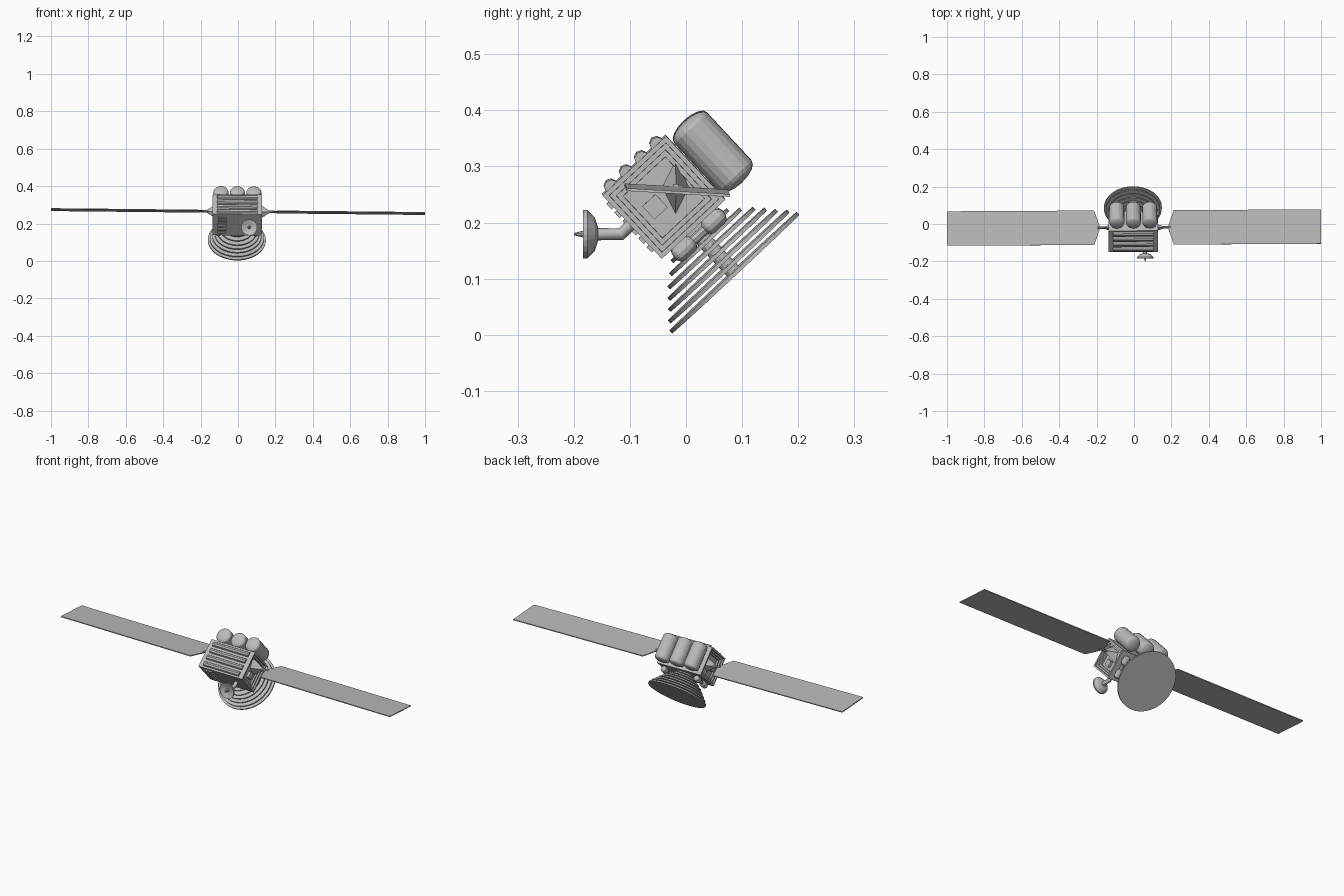
import bpy, bmesh
from math import radians, pi, sin, cos
from mathutils import Matrix, Vector

if "Cube" in bpy.data.objects:
    bpy.data.objects.remove(bpy.data.objects["Cube"])

grey = bpy.data.materials.new("light_grey")
grey.use_nodes = True
COLOR = (0.5, 0.5, 0.5, 1)
grey.diffuse_color = COLOR
grey.node_tree.nodes["Principled BSDF"].inputs["Base Color"].default_value = COLOR

T = Matrix.Translation
HINGE = Vector((0, -0.019, 0.264))
# Slight overall lean of the whole craft
LEAN = T(HINGE) @ Matrix.Rotation(radians(0.3), 4, 'Z') @ Matrix.Rotation(radians(0.6), 4, 'Y') @ T(-HINGE)
# Pitched frame of the body: dish on +y, tanks on +z, louvres on -y
BUS = LEAN @ T((-0.004, -0.04, 0.246)) @ Matrix.Rotation(radians(-47), 4, 'X')
ALONG_X = Matrix.Rotation(pi / 2, 4, 'Y')
ALONG_Y = Matrix.Rotation(-pi / 2, 4, 'X')
HALF = 0.0775
HALF_X = 0.132


def finish(name, bm, frame):
    bmesh.ops.recalc_face_normals(bm, faces=bm.faces)
    mesh = bpy.data.meshes.new(name)
    bm.to_mesh(mesh)
    bm.free()
    mesh.materials.append(grey)
    obj = bpy.data.objects.new(name, mesh)
    bpy.context.collection.objects.link(obj)
    obj.matrix_world = frame
    return obj


def box(name, centre, size, frame=BUS):
    bm = bmesh.new()
    bmesh.ops.create_cube(bm, size=1, matrix=T(centre) @ Matrix.Diagonal((*size, 1)))
    return finish(name, bm, frame)


def cone(name, centre, r1, r2, depth, turn=Matrix(), sides=32, frame=BUS):
    bm = bmesh.new()
    bmesh.ops.create_cone(bm, cap_ends=True, segments=sides, radius1=r1, radius2=r2,
                          depth=depth, matrix=T(centre) @ turn)
    return finish(name, bm, frame)


def lathe(name, profile, centre, frame=BUS, sides=20):
    """Spin (radius, y) points around the y axis."""
    bm = bmesh.new()
    verts = [bm.verts.new((r, y, 0)) for r, y in profile]
    edges = [bm.edges.new(pair) for pair in zip(verts, verts[1:])]
    bmesh.ops.spin(bm, geom=verts + edges, cent=(0, 0, 0), axis=(0, 1, 0),
                   angle=2 * pi, steps=sides, use_merge=True)
    bmesh.ops.remove_doubles(bm, verts=bm.verts, dist=1e-5)
    bmesh.ops.translate(bm, verts=bm.verts, vec=centre)
    return finish(name, bm, frame)


def capsule_profile(radius, half, cap):
    arc = [(radius * cos(i * pi / 8), half + cap * sin(i * pi / 8)) for i in range(5)]
    return [(r, -y) for r, y in reversed(arc)] + arc


# Body with stepped, recessed sides
bm = bmesh.new()
bmesh.ops.create_cube(bm, size=1, matrix=Matrix.Diagonal((2 * HALF_X, 2 * HALF, 2 * HALF, 1)))
bm.normal_update()
for face in [f for f in bm.faces if abs(f.normal.x) > 0.9]:
    for step in range(3):
        bmesh.ops.inset_individual(bm, faces=[face], thickness=0.012, depth=0)
        bmesh.ops.inset_individual(bm, faces=[face], thickness=0.0005, depth=-0.008)
finish("body", bm, BUS)

# Rounded louvres on the upper front face
for i in range(4):
    cone(f"louvre_{i}", (0, -HALF, (i - 1.5) * 0.037), 0.013, 0.013, 0.216, ALONG_X, 8)

# Ribbed radiator on the lower front face
for i in range(6):
    box(f"radiator_rib_{i}", (-0.081, (i - 2.5) * 0.021, -HALF), (0.046, 0.013, 0.012))

# Three propellant tanks
for i in (-1, 0, 1):
    lathe(f"tank_{i + 1}", capsule_profile(0.04, 0.058, 0.017), (i * 0.088, 0.001, 0.119))

# Main dish: stacked discs on a mast
for i, radius in enumerate((0.155, 0.145, 0.131, 0.118, 0.104, 0.086, 0.068, 0.05)):
    cone(f"dish_disc_{i}", (0, 0.185 - 0.015 * i, 0), radius, radius, 0.007, ALONG_Y, 48)
cone("dish_mast", (0, 0.13, 0), 0.014, 0.014, 0.11, ALONG_Y, 12)

for side in (-1, 1):
    # Small gas bottles beside the dish mast
    for end in (-1, 1):
        bottle = lathe(f"bottle_{side}_{end}", capsule_profile(0.016, 0.012, 0.012), (0, 0, 0), sides=12)
        bottle.matrix_world = BUS @ T((side * 0.1, 0.092, end * 0.036)) @ Matrix.Rotation(pi / 2, 4, 'X')
    cone(f"bottle_link_{side}", (side * 0.1, 0.092, 0), 0.009, 0.009, 0.05, sides=8)

    # Equipment box inside the side recess
    box(f"side_box_{side}", (side * 0.112, 0.0015, -0.023), (0.02, 0.032, 0.032))

    # Panel bracket, rod and hinge
    bracket = Matrix.Diagonal((1, 0.5, 1, 1)) @ Matrix.Rotation(side * pi / 2, 4, 'Y')
    cone(f"panel_bracket_{side}", HINGE + Vector((side * 0.135, 0, 0)), 0.05, 0.005, 0.07,
         bracket, 4, LEAN)
    cone(f"panel_rod_{side}", HINGE + Vector((side * 0.16, 0, 0)), 0.007, 0.007, 0.07,
         ALONG_X, 8, LEAN)

    # Solar panel with a tapered root
    bm = bmesh.new()
    outline = [(0.185, -0.014), (0.213, -0.092), (1, -0.092), (1, 0.092), (0.213, 0.092), (0.185, 0.014)]
    face = bm.faces.new([bm.verts.new((side * x, y, -0.0025)) for x, y in outline])
    top = bmesh.ops.extrude_face_region(bm, geom=[face])["geom"]
    bmesh.ops.translate(bm, verts=[v for v in top if isinstance(v, bmesh.types.BMVert)], vec=(0, 0, 0.005))
    finish(f"solar_panel_{side}", bm, LEAN @ T(HINGE) @ Matrix.Rotation(radians(-3.3), 4, 'X'))

# Bent arm of the small antenna
curve = bpy.data.curves.new("antenna_arm", 'CURVE')
curve.dimensions = '3D'
curve.bevel_depth = 0.011
curve.bevel_resolution = 2
curve.use_fill_caps = True
line = curve.splines.new('POLY')
path = [(0.06, -0.085, 0.21), (0.06, -0.116, 0.18), (0.06, -0.162, 0.18)]
line.points.add(len(path) - 1)
for point, co in zip(line.points, path):
    point.co = (*co, 1)
curve.materials.append(grey)
arm = bpy.data.objects.new("antenna_arm", curve)
bpy.context.collection.objects.link(arm)
arm.matrix_world = LEAN

# Small antenna dish and feed
lathe("antenna_dish", [(0, -0.172), (0.02, -0.176), (0.043, -0.184), (0.043, -0.176),
                       (0.03, -0.163), (0.012, -0.157), (0, -0.157)], (0.06, 0, 0.18), LEAN, 24)
cone("antenna_feed", (0.06, -0.186, 0.18), 0.002, 0.009, 0.028, ALONG_Y, 10, LEAN)
